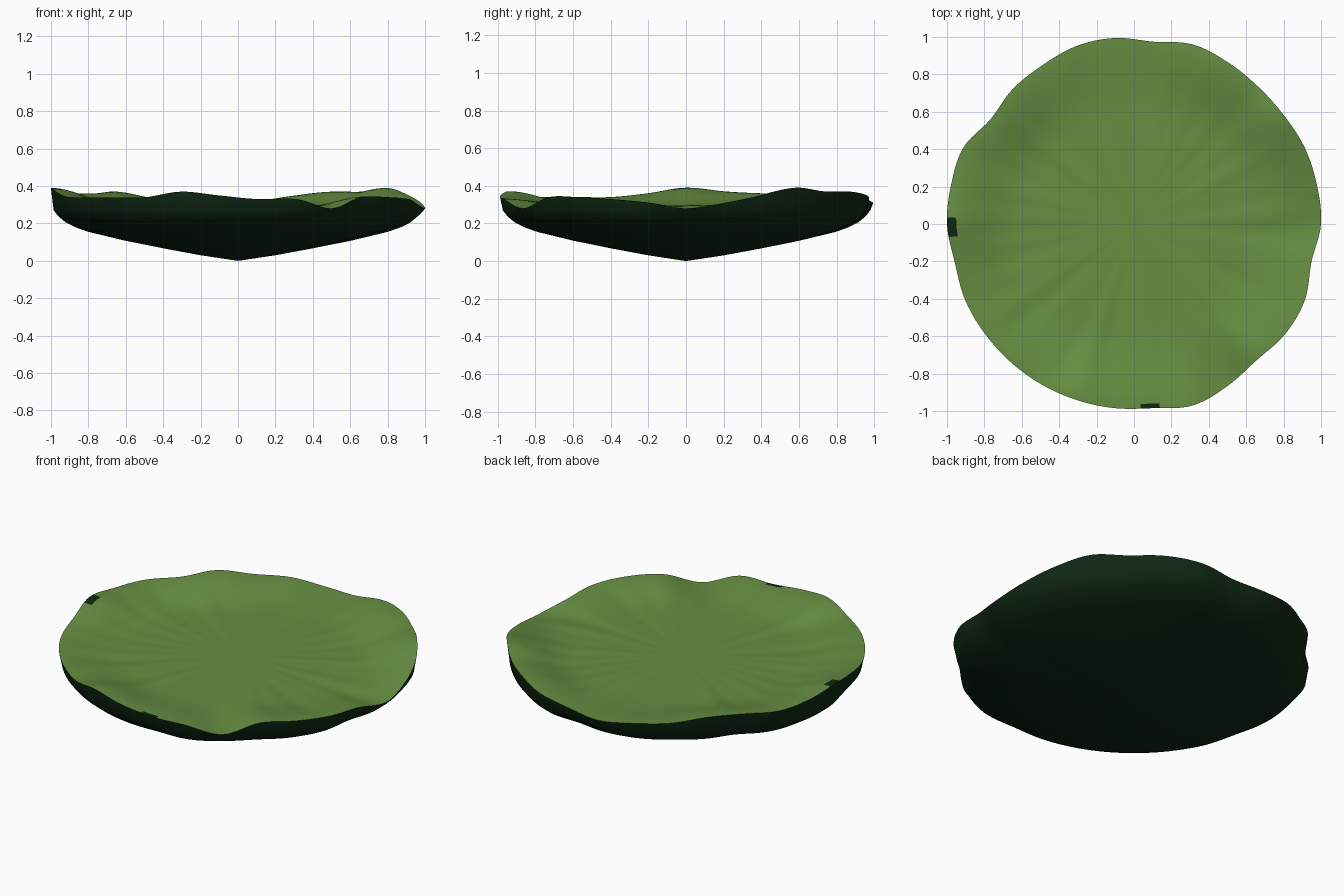
import bpy, bmesh, math

cube = bpy.data.objects.get("Cube")
if cube:
    bpy.data.objects.remove(cube)

SEGMENTS = 180
FLAT = 0.295  # height of the level middle of the leaf

# Rim height and radius in hundredths, evenly spaced around the leaf from +x
RIM_HEIGHT = [28, 31, 35, 39, 37, 37, 35, 32, 31, 33, 34, 37, 36, 36, 37,
              39, 36, 34, 34, 34, 34, 37, 35, 33, 33, 28, 34, 34, 33, 31]
RIM_RADIUS = [100, 100, 100, 99, 99, 100, 101, 98, 100, 100, 98, 97, 95, 100, 100,
              100, 98, 99, 99, 99, 99, 99, 99, 99, 102, 100, 98, 100, 100, 97]
# Underside profile: share of the radius, height
UNDER = [(.2, .03), (.4, .067), (.6, .107), (.8, .155), (.87, .18),
         (.92, .205), (.96, .238), (.985, .27)]


def make_material(name, color):
    mat = bpy.data.materials.new(name)
    mat.use_nodes = True
    mat.diffuse_color = color
    shader = mat.node_tree.nodes["Principled BSDF"]
    shader.inputs["Base Color"].default_value = color
    shader.inputs["Roughness"].default_value = 0.8
    return mat


def around(table, angle):
    """Smooth closed interpolation of a table around the leaf."""
    n = len(table)
    pos = angle / math.tau * n
    i, t = int(pos), pos % 1
    a, b, c, d = (table[(i + k) % n] for k in (-1, 0, 1, 2))
    value = b + t * (c - a + t * (2*a - 5*b + 4*c - d + t * (3*(b - c) + d - a))) / 2
    return value / 100


def top_height(share, angle):
    """Level middle, soft radial folds, edge rising or drooping to the rim."""
    t = max(0, (share - 0.62) / 0.38)
    blend = t * t * (3 - 2 * t)
    fold = math.sin(13 * angle + 2 * math.sin(3 * angle)) + 0.6 * math.sin(29 * angle)
    crease = math.exp(-((angle - math.pi / 2) / 0.05) ** 2)
    relief = (0.006 * fold - 0.015 * crease) * share ** 3 * (1 - share) * 4
    return FLAT + (around(RIM_HEIGHT, angle) - FLAT) * blend + relief


def under_height(share, angle):
    if share == 1:
        return around(RIM_HEIGHT, angle)
    rim = around(RIM_HEIGHT, angle)
    return min(dict(UNDER)[share], rim - 0.02 * (rim < 0.3))


def build_disc(name, shares, height, centre_z, facing_up, materials):
    bm = bmesh.new()
    centre = bm.verts.new((0, 0, centre_z))
    angles = [math.tau * i / SEGMENTS for i in range(SEGMENTS)]
    rings = []
    for share in shares:
        ring = []
        for a in angles:
            r = share * around(RIM_RADIUS, a)
            ring.append(bm.verts.new((r * math.cos(a), r * math.sin(a), height(share, a))))
        rings.append(ring)
    for i in range(SEGMENTS):
        j = (i + 1) % SEGMENTS
        bm.faces.new((centre, rings[0][i], rings[0][j]))
        for inner, outer in zip(rings, rings[1:]):
            bm.faces.new((inner[i], outer[i], outer[j], inner[j]))
    if not facing_up:
        bmesh.ops.reverse_faces(bm, faces=bm.faces[:])
    mesh = bpy.data.meshes.new(name)
    bm.to_mesh(mesh)
    bm.free()
    for mat in materials:
        mesh.materials.append(mat)
    mesh.polygons.foreach_set("use_smooth", [True] * len(mesh.polygons))
    obj = bpy.data.objects.new(name, mesh)
    bpy.context.collection.objects.link(obj)
    return obj


leaf_green = make_material("leaf_green", (0.135, 0.275, 0.055, 1))
dark_green = make_material("dark_green", (0.005, 0.021, 0.007, 1))

# Upper leaf surface
top_shares = [.15, .3, .45, .55, .62, .68, .74, .79, .84, .88, .92, .95, .975, 1]
leaf_top = build_disc("leaf_top", top_shares, top_height, FLAT, True,
                      [leaf_green, dark_green])

# Small dark blemishes on the rim
for face in leaf_top.data.polygons:
    x, y, z = face.center
    left_spot = x < -0.95 and -0.07 < y < 0.03
    front_spot = y < -0.96 and 0.05 < x < 0.13
    if left_spot or front_spot:
        face.material_index = 1

# Dished underside
build_disc("leaf_underside", [s for s, z in UNDER] + [1], under_height, 0, False,
           [dark_green])
